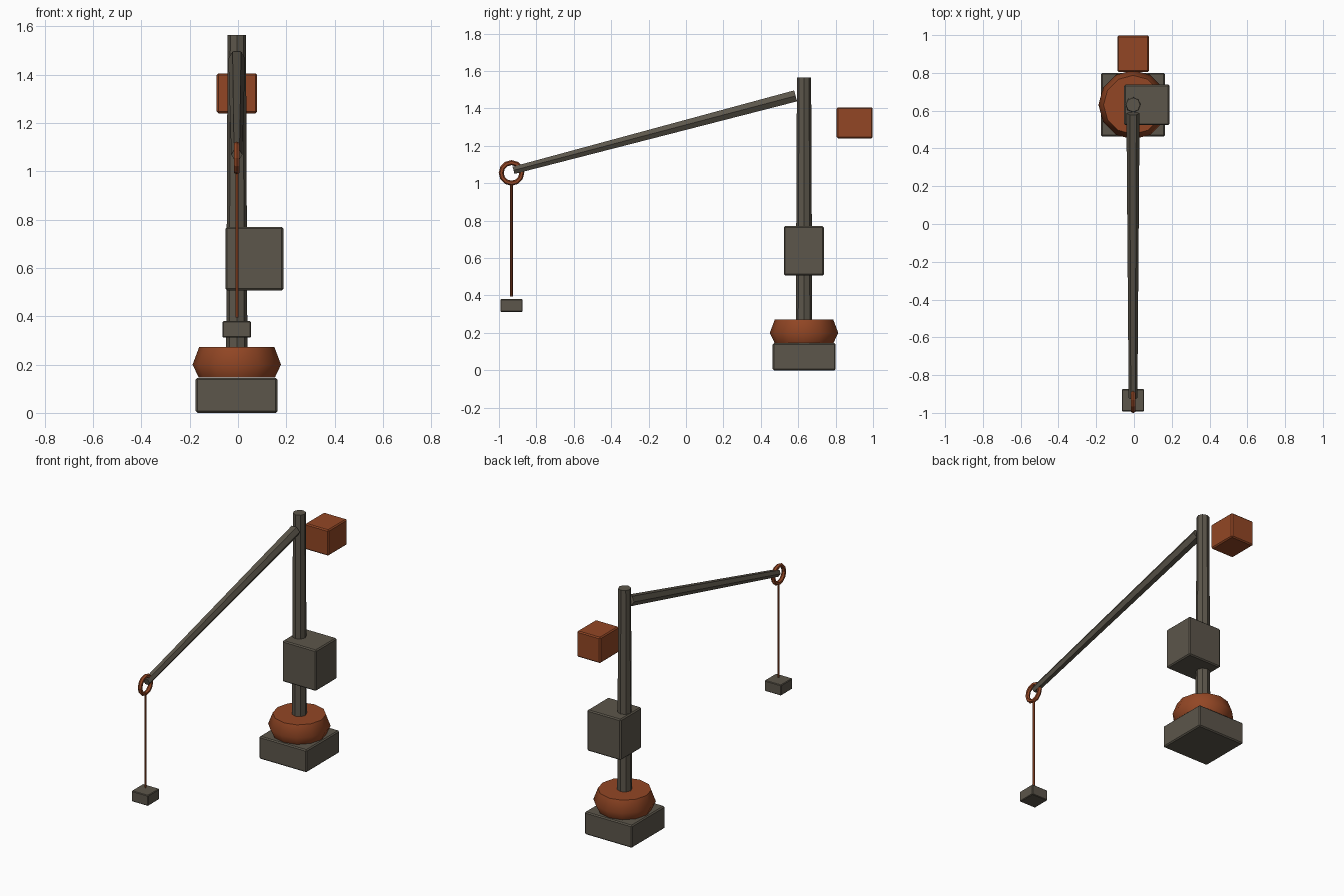
import bpy, bmesh, math
from mathutils import Vector, Matrix

if "Cube" in bpy.data.objects:
    bpy.data.objects.remove(bpy.data.objects["Cube"])


def material(name, rgb):
    m = bpy.data.materials.new(name)
    m.diffuse_color = (*rgb, 1)
    m.use_nodes = True
    m.node_tree.nodes["Principled BSDF"].inputs["Base Color"].default_value = m.diffuse_color
    return m


GREY = material("dark warm grey", (0.107, 0.093, 0.070))
RUST = material("rust orange", (0.29, 0.062, 0.018))
X, MAST_Y, TIP_Y = -0.005, 0.631, -0.933


def finish(name, bm, mat, smooth=None):
    bmesh.ops.recalc_face_normals(bm, faces=bm.faces)
    me = bpy.data.meshes.new(name)
    bm.to_mesh(me)
    bm.free()
    me.materials.append(mat)
    ob = bpy.data.objects.new(name, me)
    bpy.context.collection.objects.link(ob)
    if smooth:
        bpy.ops.object.select_all(action='DESELECT')
        ob.select_set(True)
        bpy.context.view_layer.objects.active = ob
        bpy.ops.object.shade_smooth_by_angle(angle=math.radians(smooth))
    return ob


def box(name, lo, hi, mat, bevel=0.007):
    lo, hi = Vector(lo), Vector(hi)
    bm = bmesh.new()
    bmesh.ops.create_cube(bm, size=1)
    for v in bm.verts:
        v.co = (lo + hi) / 2 + v.co * (hi - lo)
    ob = finish(name, bm, mat)
    mod = ob.modifiers.new("edge bevel", 'BEVEL')
    mod.width, mod.segments = bevel, 1
    return ob


def rod(name, a, b, r1, r2, sides, mat, turn=0.0):
    # tapered rod from point a to point b
    a, b = Vector(a), Vector(b)
    bm = bmesh.new()
    bmesh.ops.create_cone(bm, cap_ends=True, segments=sides, radius1=r1, radius2=r2,
                          depth=(b - a).length)
    rot = (b - a).to_track_quat('Z', 'Y').to_matrix().to_4x4()
    bm.transform(Matrix.Translation((a + b) / 2) @ rot @ Matrix.Rotation(turn, 4, 'Z'))
    return finish(name, bm, mat)


def lathe(name, centre, profile, sides, mat, smooth):
    bm = bmesh.new()
    rings = [[bm.verts.new((centre[0] + r * math.cos(2 * math.pi * i / sides),
                            centre[1] + r * math.sin(2 * math.pi * i / sides), z))
              for i in range(sides)] for r, z in profile]
    for p, q in zip(rings, rings[1:]):
        for i in range(sides):
            j = (i + 1) % sides
            bm.faces.new((p[i], p[j], q[j], q[i]))
    bm.faces.new(rings[0])
    bm.faces.new(rings[-1])
    return finish(name, bm, mat, smooth)


def ring(name, centre, major, minor, n, m, mat):
    # torus whose axis runs along x
    bm = bmesh.new()
    grid = []
    for i in range(n):
        a = 2 * math.pi * i / n
        row = []
        for k in range(m):
            b = 2 * math.pi * k / m
            r = major + minor * math.cos(b)
            row.append(bm.verts.new(Vector(centre) + Vector(
                (minor * math.sin(b), r * math.cos(a), r * math.sin(a)))))
        grid.append(row)
    for i in range(n):
        for k in range(m):
            p, q, l = grid[i], grid[(i + 1) % n], (k + 1) % m
            bm.faces.new((p[k], q[k], q[l], p[l]))
    return finish(name, bm, mat)


# base and turntable
box("base_block", (-0.175, 0.463, 0.0), (0.163, 0.80, 0.145), GREY)
lathe("turntable", (X, MAST_Y), [(0.158, 0.147), (0.183, 0.20), (0.156, 0.272)], 12, RUST, 45)

# mast with operator cab and counterweight
rod("mast", (X, MAST_Y, 0.25), (X, MAST_Y, 1.565), 0.044, 0.038, 8, GREY)
box("cab", (-0.052, 0.523, 0.507), (0.188, 0.738, 0.77), GREY)
box("counterweight", (-0.088, 0.805, 1.24), (0.079, 0.998, 1.406), RUST)

# boom with tip pulley ring
rod("boom", (X, 0.586, 1.467), (X, -0.922, 1.069), 0.035, 0.023, 6, GREY, math.pi / 2)
ring("tip_ring", (X, TIP_Y, 1.055), 0.055, 0.0135, 12, 6, RUST)

# hanging cable and load
rod("cable", (X, TIP_Y, 0.395), (X, TIP_Y, 0.995), 0.007, 0.007, 6, RUST)
box("load_block", (-0.064, -0.992, 0.312), (0.054, -0.874, 0.38), GREY, 0.004)
